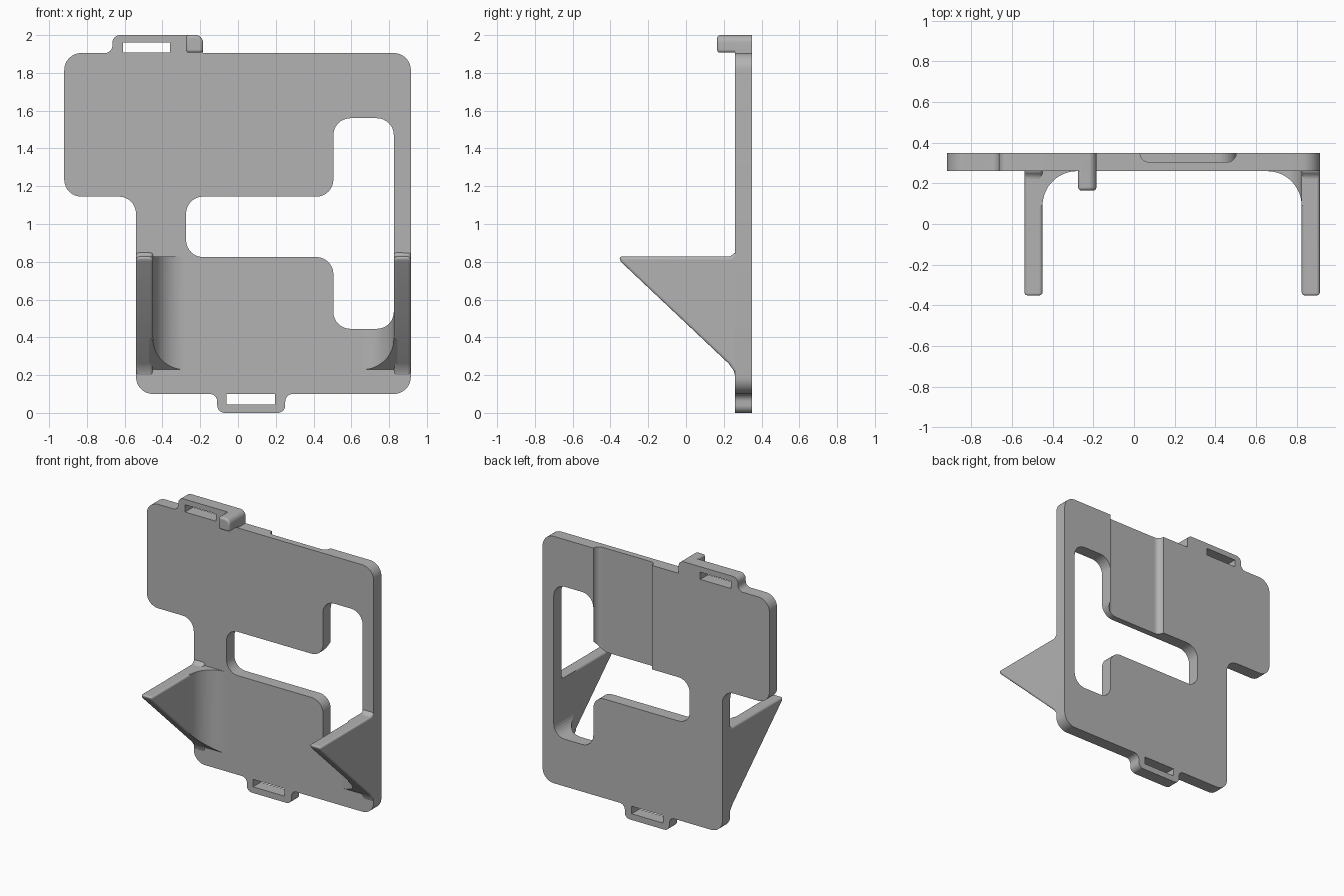
import bpy, bmesh, math
from mathutils import Vector

cube = bpy.data.objects.get("Cube")
if cube:
    bpy.data.objects.remove(cube, do_unlink=True)

grey = bpy.data.materials.new("plain grey")
grey.use_nodes = True
grey.diffuse_color = (0.45, 0.45, 0.45, 1)
grey.node_tree.nodes["Principled BSDF"].inputs["Base Color"].default_value = (0.45, 0.45, 0.45, 1)

BACK, FRONT = 0.35, 0.26


def rounded(corners, steps=8):
    """Replace each (u, v, radius) corner of a polygon with an arc."""
    out = []
    for i, (u, v, r) in enumerate(corners):
        p = Vector((u, v))
        if r == 0:
            out.append(p)
            continue
        a = (Vector(corners[i - 1][:2]) - p).normalized()
        b = (Vector(corners[(i + 1) % len(corners)][:2]) - p).normalized()
        half = a.angle(b) / 2
        start, end = p + a * r / math.tan(half), p + b * r / math.tan(half)
        centre = p + (a + b).normalized() * r / math.sin(half)
        for k in range(steps + 1):
            d = start.lerp(end, k / steps) - centre
            # equal-angle steps along the arc
            t = (2 * k / steps - 1) * (math.pi / 2 - half)
            mid = (p - centre).normalized()
            side = (end - start).normalized()
            out.append(centre + r * (mid * math.cos(t) + side * math.sin(t)))
    return out


def prism(name, points, axis, lo, hi, cutter=False):
    """Extrude a 2D polygon along the named axis from lo to hi."""
    place = {"x": lambda p, h: (h, p[0], p[1]),
             "y": lambda p, h: (p[0], h, p[1]),
             "z": lambda p, h: (p[0], p[1], h)}[axis]
    bm = bmesh.new()
    face = bm.faces.new([bm.verts.new(place(p, lo)) for p in points])
    new = bmesh.ops.extrude_face_region(bm, geom=[face])["geom"]
    move = Vector(place((0, 0), hi - lo))
    bmesh.ops.translate(bm, vec=move, verts=[g for g in new if isinstance(g, bmesh.types.BMVert)])
    bmesh.ops.recalc_face_normals(bm, faces=bm.faces)
    mesh = bpy.data.meshes.new(name)
    bm.to_mesh(mesh)
    bm.free()
    mesh.materials.append(grey)
    obj = bpy.data.objects.new(name, mesh)
    bpy.context.collection.objects.link(obj)
    if cutter:
        obj.hide_render = True
        obj.hide_viewport = True
        obj.display_type = 'WIRE'
    return obj


def cut(obj, *cutters):
    for c in cutters:
        m = obj.modifiers.new("cut", 'BOOLEAN')
        m.operation, m.solver, m.object = 'DIFFERENCE', 'EXACT', c


def soften(obj, width):
    m = obj.modifiers.new("soft edges", 'BEVEL')
    m.width, m.segments, m.limit_method = width, 4, 'ANGLE'
    m.angle_limit = math.radians(40)


def box(x0, x1, v0, v1):
    return [(x0, v0), (x1, v0), (x1, v1), (x0, v1)]


# Flat plate with a strap tab at the top and bottom
R, S = 0.09, 0.04
plate = prism("plate", rounded([
    (-0.92, 1.905, R), (-0.665, 1.905, S), (-0.665, 2.0, S), (-0.185, 2.0, S),
    (-0.185, 1.905, 0), (0.915, 1.905, R), (0.915, 0.10, R), (0.25, 0.10, S),
    (0.25, 0.0, S), (-0.11, 0.0, S), (-0.11, 0.10, S), (-0.54, 0.10, R),
    (-0.54, 1.145, R), (-0.92, 1.145, R)]), "y", FRONT, BACK)

# Tall window joined to a sideways slot
window = prism("window_cutter", rounded([
    (0.825, 1.56, R), (0.825, 0.445, R), (0.505, 0.445, R), (0.505, 0.825, R),
    (-0.275, 0.825, R), (-0.275, 1.145, R), (0.505, 1.145, R), (0.505, 1.56, R)]),
    "y", -0.6, 0.6, True)
top_slot = prism("top_slot_cutter", box(-0.61, -0.36, 1.907, 1.96), "y", 0, 0.6, True)
low_slot = prism("bottom_slot_cutter", box(-0.06, 0.195, 0.045, 0.10), "y", 0, 0.6, True)

# Shallow channel with curved sides on the back of the upper half
channel = prism("channel_cutter", rounded([
    (0.03, 0.305, 0.044), (0.503, 0.305, 0.044), (0.503, 0.4, 0), (0.03, 0.4, 0)]),
    "z", 1.0, 2.1, True)
cut(plate, window, top_slot, low_slot, channel)

# Small peg on the top tab
peg = prism("peg", rounded([(-0.275, 1.907, 0), (-0.185, 1.907, 0),
                            (-0.185, 2.0, S), (-0.275, 2.0, 0)]), "y", 0.165, 0.30)
soften(peg, 0.015)

# Triangular side arms, each with a curved web against the plate
arm_side = [(0.3, 0.85), (0.258, 0.85), (0.235, 0.827), (-0.355, 0.827), (-0.345, 0.800),
            (0.225, 0.262), (0.252, 0.225), (0.262, 0.19), (0.3, 0.19)]
arc = [(0.17 - 0.17 * math.cos(t), 0.09 + 0.17 * math.sin(t))
       for t in (math.pi / 2 * k / 16 for k in range(17))]
web_shape = [(-0.02, 0.28), (-0.02, 0.09)] + arc + [(0.17, 0.28)]
slope_start, slope_normal = Vector((0, -0.345, 0.800)), Vector((0, -0.538, -0.57))

for side, outer, direction in (("right", -0.54, 1), ("left", 0.915, -1)):
    inner = outer + 0.09 * direction
    arm = prism(side + "_arm", arm_side, "x", min(outer, inner), max(outer, inner))
    soften(arm, 0.014)
    web = prism(side + "_arm_web", [(inner + direction * u, v) for u, v in web_shape],
                "z", 0.15, 0.827)
    # trim the web along the slope of the arm
    bm = bmesh.new()
    bm.from_mesh(web.data)
    cut_geom = bmesh.ops.bisect_plane(
        bm, geom=bm.verts[:] + bm.edges[:] + bm.faces[:], plane_co=slope_start,
        plane_no=slope_normal, clear_outer=True)["geom_cut"]
    bmesh.ops.holes_fill(bm, edges=[g for g in cut_geom if isinstance(g, bmesh.types.BMEdge)])
    bmesh.ops.recalc_face_normals(bm, faces=bm.faces)
    bm.to_mesh(web.data)
    bm.free()
    if side == "left":
        cut(web, window)

# Smooth the curves, keep the edges sharp
bpy.ops.object.select_all(action='DESELECT')
for obj in bpy.context.scene.objects:
    if obj.type == 'MESH' and not obj.hide_render:
        obj.select_set(True)
        bpy.context.view_layer.objects.active = obj
bpy.ops.object.shade_smooth_by_angle(angle=math.radians(30))
